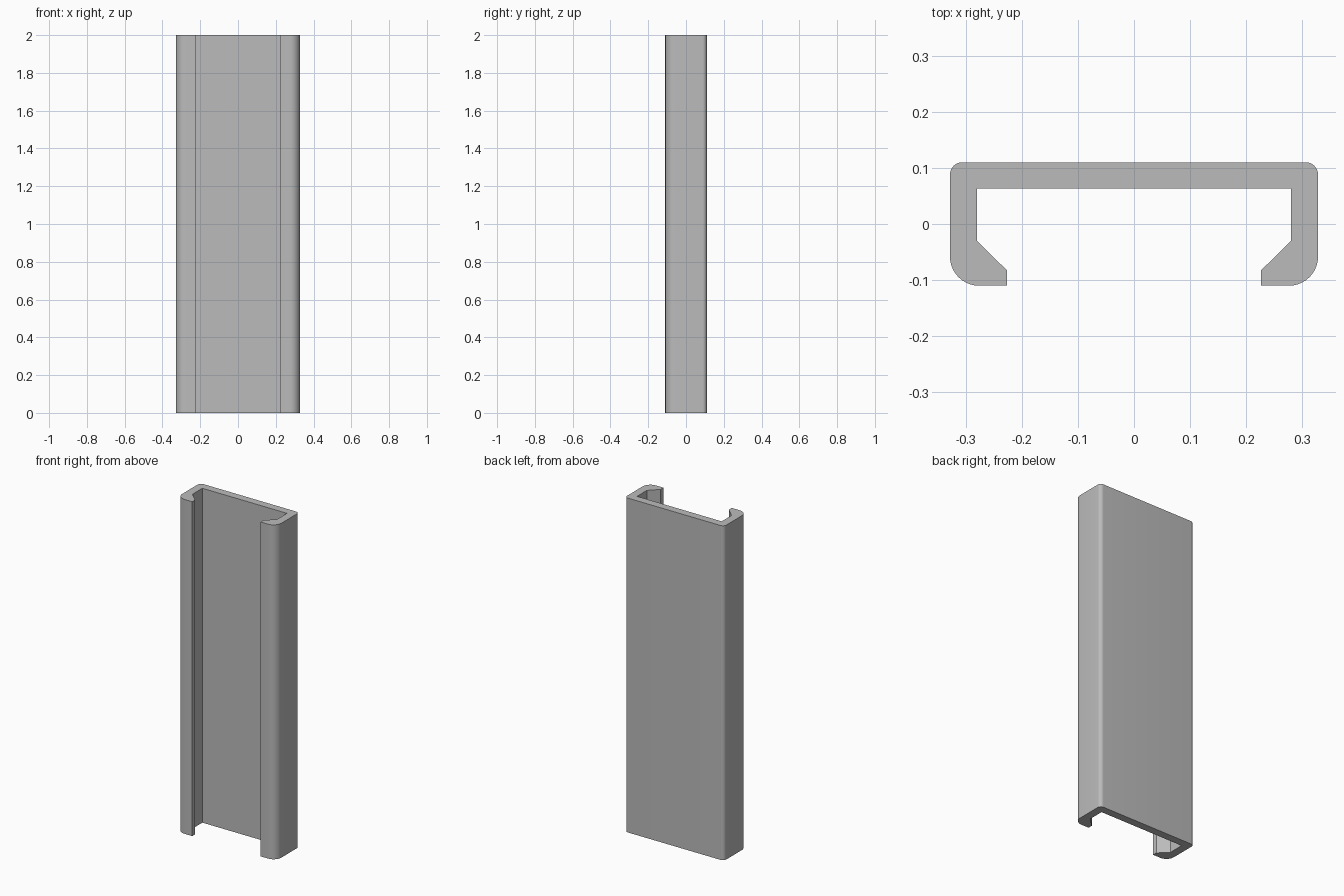
import bpy, bmesh, math

cube = bpy.data.objects.get("Cube")
if cube:
    bpy.data.objects.remove(cube, do_unlink=True)

HALF_W, HALF_D, HEIGHT = 0.328, 0.11, 2.0


def arc(cx, cy, r, start, end, steps=10):
    """Points of a rounded corner, angles in degrees."""
    angles = [math.radians(start + (end - start) * i / steps) for i in range(steps + 1)]
    return [(cx + r * math.cos(a), cy + r * math.sin(a)) for a in angles]


# Material
grey = bpy.data.materials.new("plain_grey")
grey.use_nodes = True
colour = (0.5, 0.5, 0.5, 1)
grey.diffuse_color = colour
grey.node_tree.nodes["Principled BSDF"].inputs["Base Color"].default_value = colour

# Left half of the channel section, from the back round to the inner web
back_r, front_r = 0.022, 0.052
half = arc(HALF_W - back_r, HALF_D - back_r, back_r, 90, 0)
half += arc(HALF_W - front_r, front_r - HALF_D, front_r, 0, -90)
half += [(0.226, -HALF_D), (0.226, -0.083), (0.28, -0.03), (0.28, 0.063)]
profile = half + [(-x, y) for x, y in reversed(half)]

# Extrude the mirrored section to full height
bm = bmesh.new()
base = bm.faces.new([bm.verts.new((x, y, 0)) for x, y in profile])
result = bmesh.ops.extrude_face_region(bm, geom=[base], use_keep_orig=True)
top = [v for v in result["geom"] if isinstance(v, bmesh.types.BMVert)]
bmesh.ops.translate(bm, verts=top, vec=(0, 0, HEIGHT))
bmesh.ops.recalc_face_normals(bm, faces=bm.faces)
mesh = bpy.data.meshes.new("lipped_channel")
bm.to_mesh(mesh)
bm.free()
mesh.materials.append(grey)

channel = bpy.data.objects.new("lipped_channel", mesh)
bpy.context.collection.objects.link(channel)
bpy.ops.object.select_all(action='DESELECT')
channel.select_set(True)
bpy.context.view_layer.objects.active = channel
bpy.ops.object.shade_smooth_by_angle(angle=math.radians(30))
